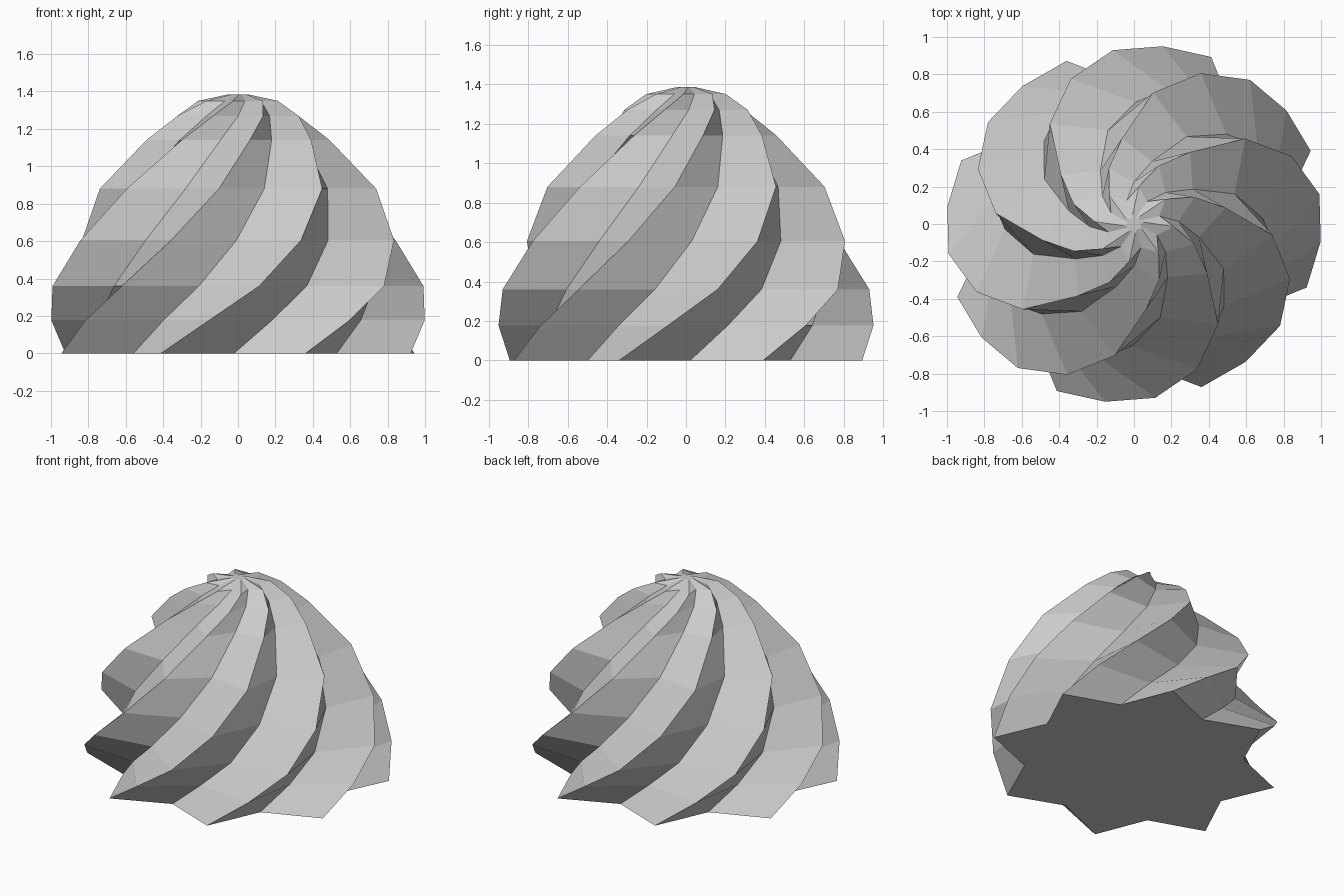
import bpy, bmesh
from math import cos, sin, radians
from mathutils import Matrix

if "Cube" in bpy.data.objects:
    bpy.data.objects.remove(bpy.data.objects["Cube"])

LOBES = 8
TWIST = 15.3  # degrees of swirl added per ring
# ring profile: height, ridge radius, valley radius / ridge radius
RINGS = [(0, .983, .76), (.177, .982, .76), (.36, .97, .76), (.605, .882, .76),
         (.88, .725, .745), (1.14, .48, .73), (1.27, .34, .68), (1.35, .208, .66),
         (1.385, .05, .66)]

bm = bmesh.new()

# twisted star-shaped rings, ridges and valleys alternating
loops = []
for k, (z, r, valley) in enumerate(RINGS):
    loop = []
    for i in range(LOBES * 2):
        a = radians(TWIST * k + i * 180 / LOBES)
        rad = r * (valley if i % 2 else 1)
        loop.append(bm.verts.new((rad * cos(a), rad * sin(a), z)))
    loops.append(loop)

# fluted sides
n = LOBES * 2
for lo, hi in zip(loops, loops[1:]):
    for i in range(n):
        j = (i + 1) % n
        bm.faces.new((lo[i], lo[j], hi[j], hi[i]))

# flat base and tiny top cap
bm.faces.new(loops[0][::-1])
bm.faces.new(loops[-1])

# slightly oval footprint, turned half a lobe
bmesh.ops.transform(bm, verts=bm.verts,
                    matrix=Matrix.Rotation(radians(22.5), 4, 'Z') @ Matrix.Diagonal((1.04, .96, 1, 1)))

mesh = bpy.data.meshes.new("cream_swirl")
bm.to_mesh(mesh)
bm.free()
bpy.context.collection.objects.link(bpy.data.objects.new("cream_swirl", mesh))
